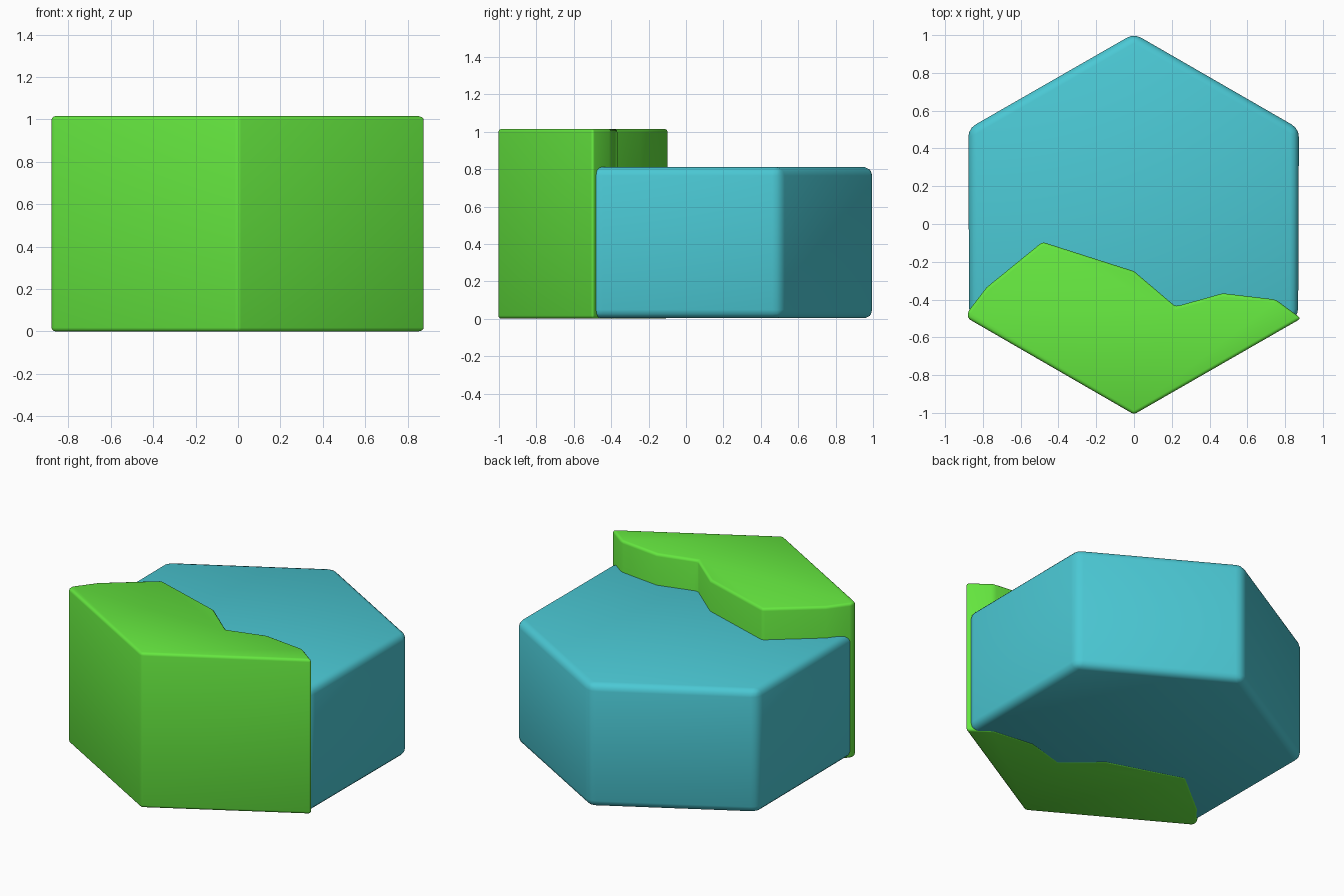
import bpy, bmesh

if "Cube" in bpy.data.objects:
    bpy.data.objects.remove(bpy.data.objects["Cube"])


def prism(name, outline, z0, z1, color):
    """Extruded outline with rounded edges and smooth shading."""
    bm = bmesh.new()
    face = bm.faces.new([bm.verts.new((x, y, z0)) for x, y in outline])
    top = bmesh.ops.extrude_face_region(bm, geom=[face])["geom"]
    for v in top:
        if isinstance(v, bmesh.types.BMVert):
            v.co.z = z1
    bmesh.ops.recalc_face_normals(bm, faces=bm.faces)
    for f in bm.faces:
        f.smooth = True
    mesh = bpy.data.meshes.new(name)
    bm.to_mesh(mesh)
    bm.free()
    obj = bpy.data.objects.new(name, mesh)
    bpy.context.collection.objects.link(obj)
    mat = bpy.data.materials.new(name + "_color")
    mat.diffuse_color = color
    mat.use_nodes = True
    mat.node_tree.nodes["Principled BSDF"].inputs["Base Color"].default_value = mat.diffuse_color
    mesh.materials.append(mat)
    bev = obj.modifiers.new("rounded_edges", 'BEVEL')
    bev.width = 0.045
    bev.segments = 3
    bev.limit_method = 'ANGLE'
    bev.angle_limit = 0.5
    return obj


# Water: hexagonal tile, its front faces tucked just inside the land
water = [(0, 1.008), (-0.877, 0.505), (-0.873, -0.49),
         (0, -0.99), (0.869, -0.49), (0.873, 0.505)]
prism("water_tile", water, 0.003, 0.81, (0.07, 0.58, 0.66, 1))

# Land: taller front wedge with an irregular shoreline
land = [(-0.88, -0.50), (0, -1.008), (0.885, -0.50), (0.75, -0.40),
        (0.47, -0.367), (0.22, -0.437), (0, -0.25), (-0.485, -0.095),
        (-0.78, -0.335), (-0.88, -0.465)]
prism("land_shore", land, 0.0, 1.015, (0.13, 0.80, 0.05, 1))
